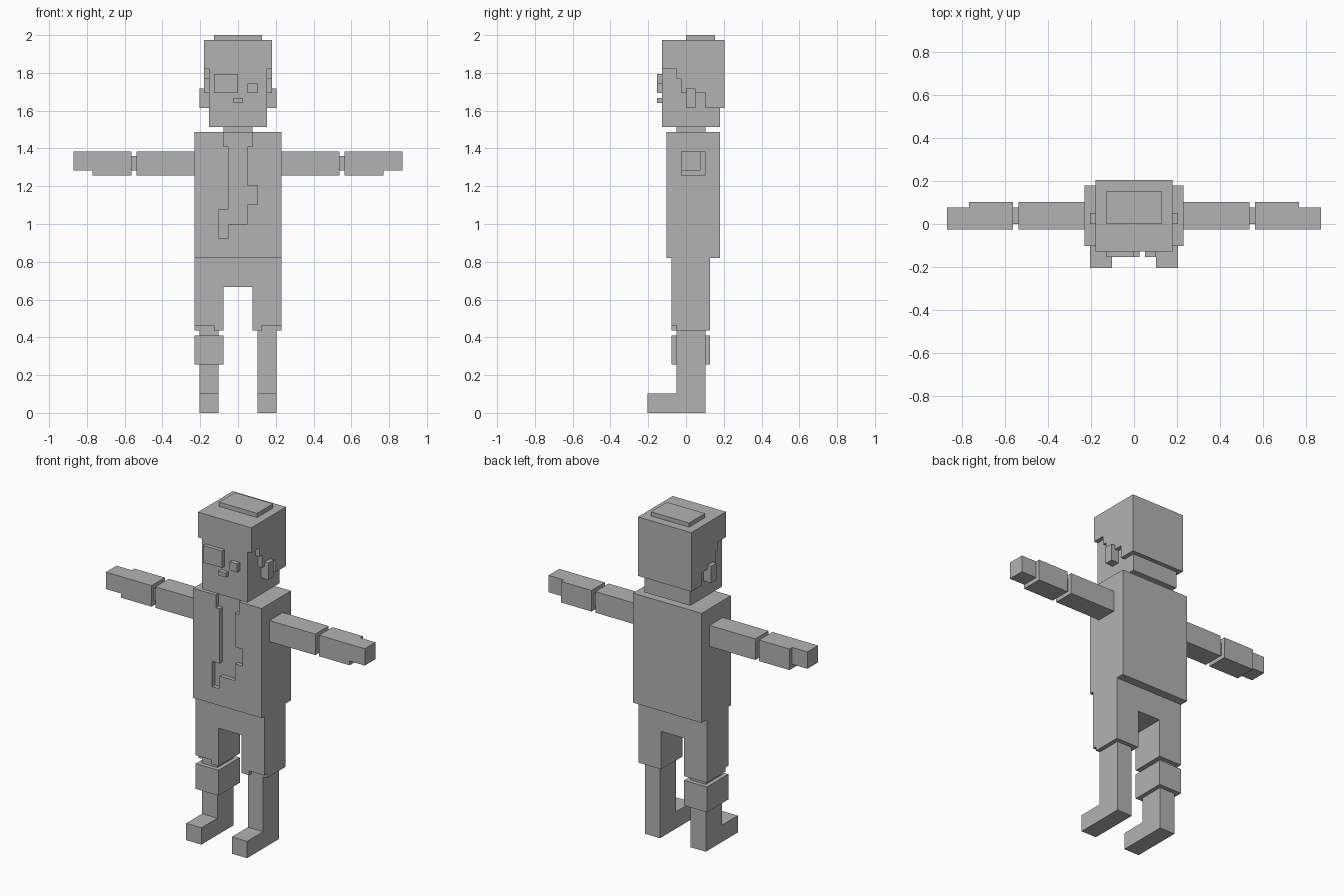
import bpy, bmesh
from mathutils import Vector

if "Cube" in bpy.data.objects:
    bpy.data.objects.remove(bpy.data.objects["Cube"])

U = 2 / 78  # grid unit: the figure is 78 units tall

grey = bpy.data.materials.new("plain grey")
grey.diffuse_color = (0.45, 0.45, 0.45, 1)
grey.use_nodes = True
grey.node_tree.nodes["Principled BSDF"].inputs["Base Color"].default_value = grey.diffuse_color


def prism(name, pts, axis, lo, hi):
    """Extrude a 2D outline along x (outline is y,z) or along y (outline is x,z)."""
    place = (lambda a, b, d: (d, a, b)) if axis == "x" else (lambda a, b, d: (a, d, b))
    bm = bmesh.new()
    face = bm.faces.new([bm.verts.new(Vector(place(a, b, lo)) * U) for a, b in pts])
    ext = bmesh.ops.extrude_face_region(bm, geom=[face])
    new = [g for g in ext["geom"] if isinstance(g, bmesh.types.BMVert)]
    bmesh.ops.translate(bm, verts=new, vec=Vector(place(0, 0, hi - lo)) * U)
    bmesh.ops.recalc_face_normals(bm, faces=bm.faces)
    mesh = bpy.data.meshes.new(name)
    bm.to_mesh(mesh)
    bm.free()
    mesh.materials.append(grey)
    obj = bpy.data.objects.new(name, mesh)
    bpy.context.collection.objects.link(obj)
    return obj


def box(name, x, y, z):
    pts = [(x[0], z[0]), (x[1], z[0]), (x[1], z[1]), (x[0], z[1])]
    return prism(name, pts, "y", y[0], y[1])


def pair(name, x, y, z):
    """Box on the +x side plus its mirror image."""
    return [box("left_" + name, x, y, z), box("right_" + name, (-x[1], -x[0]), y, z)]


def cut(obj, cutter):
    """Subtract the cutter from the object, then remove the cutter."""
    cutter.hide_render = True
    mod = obj.modifiers.new("cut", "BOOLEAN")
    mod.operation, mod.solver, mod.object = "DIFFERENCE", "EXACT", cutter
    bpy.context.view_layer.objects.active = obj
    bpy.ops.object.modifier_apply(modifier=mod.name)
    bpy.data.objects.remove(cutter)


# Head, with stepped hair cut out around the ears
box("face", (-6, 6), (-5, 7), (59, 71))
prism("hair", [(-5, 77), (8, 77), (8, 63), (4, 63), (4, 66), (-1, 66),
               (-1, 69), (-2, 69), (-2, 71), (-5, 71)], "x", -7, 7)
box("hair_crown", (-5, 5), (0, 6), (77, 78))
pair("ear", (6, 8), (0, 2), (63, 67))
box("eye_patch", (-5, 0), (-6, -5), (66, 70))
box("eye", (2, 4), (-6, -5), (66, 68))
box("mouth", (-1, 1), (-6, -5), (64, 65))
box("neck", (-3, 3), (-2, 4), (58, 59))

# Jacket with a ragged front opening
jacket = box("jacket", (-9, 9), (-4, 7), (32, 58))
cut(jacket, prism("opening_cutter", [
    (-3, 59), (-3, 55), (-2, 55), (-2, 42), (-4, 42), (-4, 36), (-2, 36), (-2, 39),
    (2, 39), (2, 43), (4, 43), (4, 47), (2, 47), (2, 55), (3, 55), (3, 59)], "y", -5, -3))

# Arms held straight out
pair("upper_arm", (9, 21), (-1, 4), (49, 54))
pair("elbow", (21, 22), (0, 3), (50, 53))
pair("forearm", (22, 30), (-1, 4), (49, 54))
pair("hand", (30, 34), (-1, 3), (50, 54))

# Trousers with notched outer hems
trousers = prism("trousers", [(-9, 17), (-3, 17), (-3, 26), (3, 26), (3, 17),
                              (9, 17), (9, 32), (-9, 32)], "y", -3, 5)
for notch in pair("hem_cutter", (5, 10), (-4, -2), (16, 18)):
    cut(trousers, notch)

# Lower legs with feet, and a band on one shin
for side, x0 in (("left", 4), ("right", -8)):
    prism(side + "_lower_leg", [(-8, 0), (4, 0), (4, 17), (-2, 17), (-2, 4), (-8, 4)],
          "x", x0, x0 + 4)
box("shin_band", (-9, -3), (-3, 5), (10, 16))
